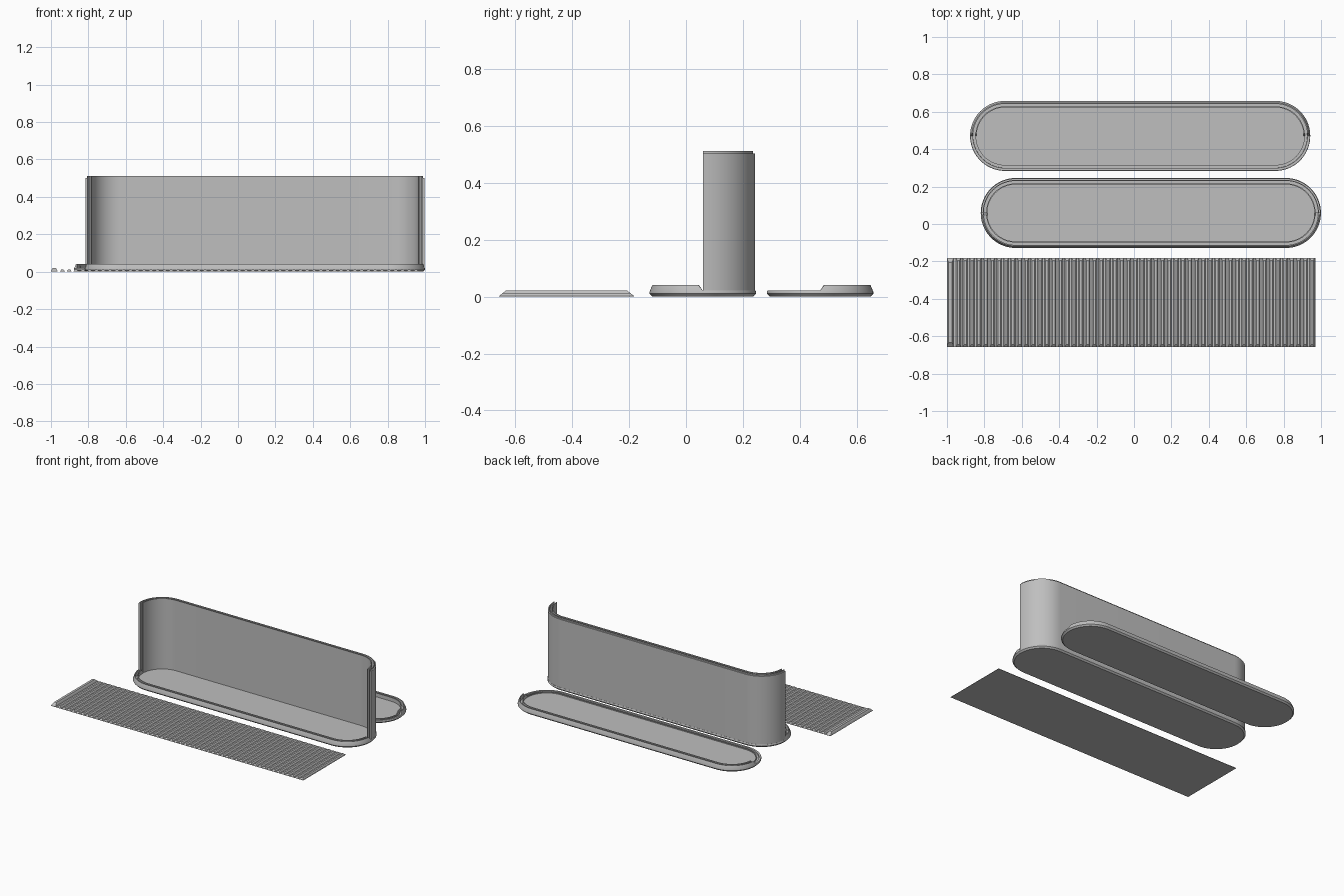
import bpy, bmesh, math

if "Cube" in bpy.data.objects:
    bpy.data.objects.remove(bpy.data.objects["Cube"])

grey = bpy.data.materials.new("plain grey")
grey.diffuse_color = (0.52, 0.52, 0.52, 1)
grey.use_nodes = True
grey.node_tree.nodes["Principled BSDF"].inputs["Base Color"].default_value = grey.diffuse_color

HALF = 0.7225  # half length of the straight sides
STEP = 5       # degrees over which the rim steps down


def finish(name, bm, location=(0, 0, 0), turn=0):
    bmesh.ops.recalc_face_normals(bm, faces=bm.faces)
    me = bpy.data.meshes.new(name)
    bm.to_mesh(me)
    bm.free()
    me.materials.append(grey)
    me.polygons.foreach_set("use_smooth", [True] * len(me.polygons))
    me.set_sharp_from_angle(angle=math.radians(30))
    ob = bpy.data.objects.new(name, me)
    ob.location = location
    ob.rotation_euler.z = turn
    bpy.context.collection.objects.link(ob)
    return ob


def ring_point(deg, side, r, z):
    a = math.radians(deg)
    return (side * HALF + r * math.cos(a), r * math.sin(a), z)


def arc(start, end, n=18):
    return [start + (end - start) * i / n for i in range(n + 1)]


def bridge(bm, rows, closed_rows, closed_profile):
    n, m = len(rows), len(rows[0])
    for i in range(n if closed_rows else n - 1):
        a, b = rows[i], rows[(i + 1) % n]
        for j in range(m if closed_profile else m - 1):
            k = (j + 1) % m
            bm.faces.new((a[j], b[j], b[k], a[k]))


# Tray profiles (radius, height): raised on one half, low on the other
RAISED = [(.177, 0), (.187, .010), (.187, .017), (.177, .041), (.171, .041),
          (.171, .012), (.158, .012), (.158, .041), (.152, .041), (.152, .014)]
LOW = [(.177, 0), (.187, .010), (.187, .017), (.185, .021), (.172, .021),
       (.171, .012), (.158, .012), (.158, .021), (.152, .021), (.152, .014)]


def tray(name, location, turn):
    bm = bmesh.new()
    right = arc(-90, -STEP, 17) + arc(0, 90)
    left = arc(90, 180) + arc(180 + STEP, 270, 17)
    rows = []
    for side, angles in ((1, right), (-1, left)):
        for d in angles:
            profile = RAISED if d < -1 or d > 181 else LOW
            rows.append([bm.verts.new(ring_point(d, side, r, z)) for r, z in profile])
    bridge(bm, rows, True, False)
    bm.faces.new([row[0] for row in rows])    # underside
    bm.faces.new([row[-1] for row in rows])   # inner floor
    return finish(name, bm, location, turn)


tray("base_tray", (.09, .059, 0), 0)
tray("lid_tray", (.033, .471, 0), math.pi)

# Double back wall with a slot for the sliding shutter
WALL = [(.184, .012), (.184, .502), (.176, .502), (.176, .511), (.171, .511),
        (.171, .021), (.158, .021), (.158, .511), (.152, .511), (.152, .013)]
bm = bmesh.new()
rows = [[bm.verts.new(ring_point(d, s, r, z)) for r, z in WALL]
        for s, angles in ((1, arc(0, 90)), (-1, arc(90, 180))) for d in angles]
bridge(bm, rows, False, True)
bm.faces.new(rows[0])
bm.faces.new(rows[-1])
finish("back_wall", bm, (.09, .059, 0))


# Slatted shutter lying flat
def block(bm, x0, x1, y0, y1, z0, z1, inset_x=0, inset_y=0):
    lo, hi = [[bm.verts.new(p) for p in (
        (x0 + dx, y0 + dy, z), (x1 - dx, y0 + dy, z),
        (x1 - dx, y1 - dy, z), (x0 + dx, y1 - dy, z))]
        for dx, dy, z in ((0, 0, z0), (inset_x, inset_y, z1))]
    bridge(bm, [lo, hi], False, True)
    bm.faces.new(lo)
    bm.faces.new(hi)


Y0, Y1 = -.657, -.182
bm = bmesh.new()
block(bm, -1, .97, Y0, Y1, 0, .002)
finish("shutter_backing", bm)

bm = bmesh.new()
COUNT, START = 53, -.957
pitch = (.97 - START) / COUNT
for i in range(COUNT):
    x = START + i * pitch
    block(bm, x + .005, x + pitch - .005, Y0, Y1, .002, .011, .007, .012)
finish("shutter_slats", bm)

# Taller end slat used as the pull
bm = bmesh.new()
block(bm, -1, -.965, Y0, Y1, .002, .011, .003, .012)
block(bm, -.997, -.968, Y0 + .012, Y1 - .012, .011, .021, .006, .012)
finish("shutter_pull", bm)
